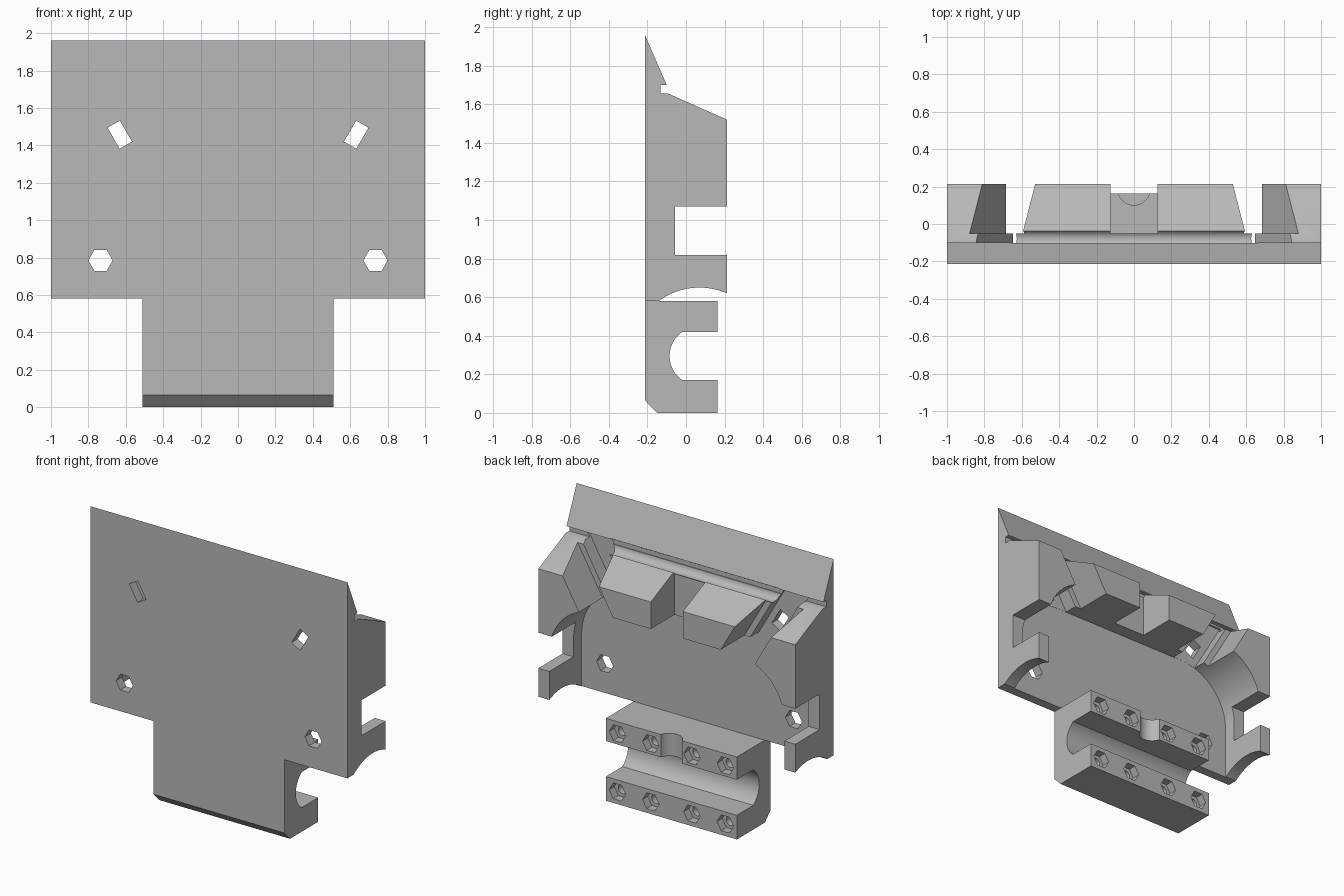
import bpy, bmesh
from math import sin, cos, pi, radians, sqrt, atan2

cube = bpy.data.objects.get("Cube")
if cube:
    bpy.data.objects.remove(cube, do_unlink=True)

grey = bpy.data.materials.new("plain grey")
grey.use_nodes = True
grey.diffuse_color = (0.48, 0.48, 0.48, 1)
grey.node_tree.nodes["Principled BSDF"].inputs["Base Color"].default_value = (0.48, 0.48, 0.48, 1)

FRONT, BACK = -0.213, 0.213
BORE_Y, BORE_Z = 0.07, 0.295
LEAN = radians(30)


def arc(cx, cy, r, start, end, steps=20):
    """Points on a circle from one angle to another (radians)."""
    return [(cx + r * cos(start + (end - start) * i / steps),
             cy + r * sin(start + (end - start) * i / steps)) for i in range(steps + 1)]


def ngon(cx, cy, r, sides):
    return arc(cx, cy, r, 0, 2 * pi, sides)[:-1]


def extrude(name, outline, axis, low, high):
    """Prism from a 2D outline: axis x takes (y, z), y takes (x, z), z takes (x, y)."""
    place = {"x": lambda a, b, t: (t, a, b),
             "y": lambda a, b, t: (a, t, b),
             "z": lambda a, b, t: (a, b, t)}[axis]
    bm = bmesh.new()
    rings = [[bm.verts.new(place(a, b, t)) for a, b in outline] for t in (low, high)]
    bm.faces.new(rings[0])
    bm.faces.new(rings[1])
    n = len(outline)
    for i in range(n):
        j = (i + 1) % n
        bm.faces.new((rings[0][i], rings[0][j], rings[1][j], rings[1][i]))
    bmesh.ops.recalc_face_normals(bm, faces=bm.faces)
    mesh = bpy.data.meshes.new(name)
    bm.to_mesh(mesh)
    bm.free()
    obj = bpy.data.objects.new(name, mesh)
    bpy.context.collection.objects.link(obj)
    mesh.materials.append(grey)
    return obj


def select_only(obj):
    bpy.ops.object.select_all(action="DESELECT")
    obj.select_set(True)
    bpy.context.view_layer.objects.active = obj


def cut(target, *args):
    """Subtract a prism from the target, then discard the cutter."""
    cutter = extrude("cutter", *args)
    cutter.hide_render = True
    mod = target.modifiers.new("cut", "BOOLEAN")
    mod.operation = "DIFFERENCE"
    mod.solver = "EXACT"
    mod.object = cutter
    select_only(target)
    bpy.ops.object.modifier_apply(modifier=mod.name)
    bpy.data.objects.remove(cutter, do_unlink=True)


def leaning_strip(side, width, low, high):
    """Outline of a channel that leans outward towards the top."""
    half = width / cos(LEAN) / 2
    mid = lambda z: 0.67 + (z - 1.52) * 0.577
    return [(side * (mid(z) + s * half), z)
            for z, s in ((low, -1), (low, 1), (high, 1), (high, -1))]


def leaning_rect(side, cx, cz, half_w, half_l):
    return [(side * (cx + a * half_w * cos(LEAN) + b * half_l * sin(LEAN)),
             cz - a * half_w * sin(LEAN) + b * half_l * cos(LEAN))
            for a, b in ((-1, -1), (1, -1), (1, 1), (-1, 1))]


# Main body: pointed lip, sloped top, side slots and curved underside
R = 0.355
start = atan2(sqrt(R**2 - (BACK - BORE_Y)**2), BACK - BORE_Y)
end = pi - math_end if (math_end := 0) else atan2(0.58 - BORE_Z, -sqrt(R**2 - (0.58 - BORE_Z)**2))
profile = [(FRONT, 0.58), (FRONT, 1.96), (-0.1, 1.7), (-0.132, 1.7), (-0.132, 1.655),
           (-0.09, 1.655), (BACK, 1.52), (BACK, 1.07), (-0.057, 1.07), (-0.057, 0.82),
           (BACK, 0.82)] + arc(BORE_Y, BORE_Z, R, start, end)
body = extrude("back_plate_body", profile, "x", -1, 1)

# Arched pocket behind the plate
side_x, top_z, r = 0.915, 1.33, 0.38
arch = ([(-side_x, 0.4), (side_x, 0.4)]
        + arc(side_x - r, top_z - r, r, 0, pi / 2)
        + arc(r - side_x, top_z - r, r, pi / 2, pi))
cut(body, arch, "y", -0.147, 0.4)

# Round groove along the foot of the lip
cut(body, ngon(-0.078, 1.66, 0.05, 32), "x", -0.66, 0.66)

# Central notch
cut(body, [(-0.125, 1.2), (0.125, 1.2), (0.125, 1.9), (-0.125, 1.9)], "y", -0.05, 0.4)

# Leaning channels with inner grooves, slots and hexagonal holes
for side in (-1, 1):
    cut(body, leaning_strip(side, 0.245, 1.2, 1.85), "y", -0.05, 0.4)
    cut(body, leaning_strip(side, 0.165, 1.22, 1.685), "y", -0.146, 0.1)
    cut(body, leaning_rect(side, 0.632, 1.457, 0.038, 0.065), "y", -0.4, 0)
    cut(body, ngon(side * 0.735, 0.785, 0.065, 6), "y", -0.4, 0)

# Lower clamp with its open bore and chamfered front edge
bore_r = 0.152
open_angle = atan2(0.125, -0.087)
clamp_profile = ([(FRONT, 0.58), (FRONT, 0.065), (-0.15, 0), (0.163, 0), (0.163, 0.17)]
                 + arc(0.067, BORE_Z, bore_r, 2 * pi - open_angle, open_angle, 24)
                 + [(0.163, 0.42), (0.163, 0.58)])
clamp = extrude("lower_clamp", clamp_profile, "x", -0.51, 0.51)

# Half-round relief in the upper jaw
cut(clamp, ngon(0, 0.187, 0.086, 32), "z", 0.35, 0.7)

# Nut recesses with screw holes
for x in (-0.42, -0.16, 0.16, 0.42):
    for z in (0.085, 0.495):
        cut(clamp, ngon(x, z, 0.064, 6), "y", 0.105, 0.3)
        cut(clamp, ngon(x, z, 0.034, 20), "y", -0.06, 0.2)

for obj in (body, clamp):
    select_only(obj)
    bpy.ops.object.shade_smooth_by_angle(angle=radians(30))
